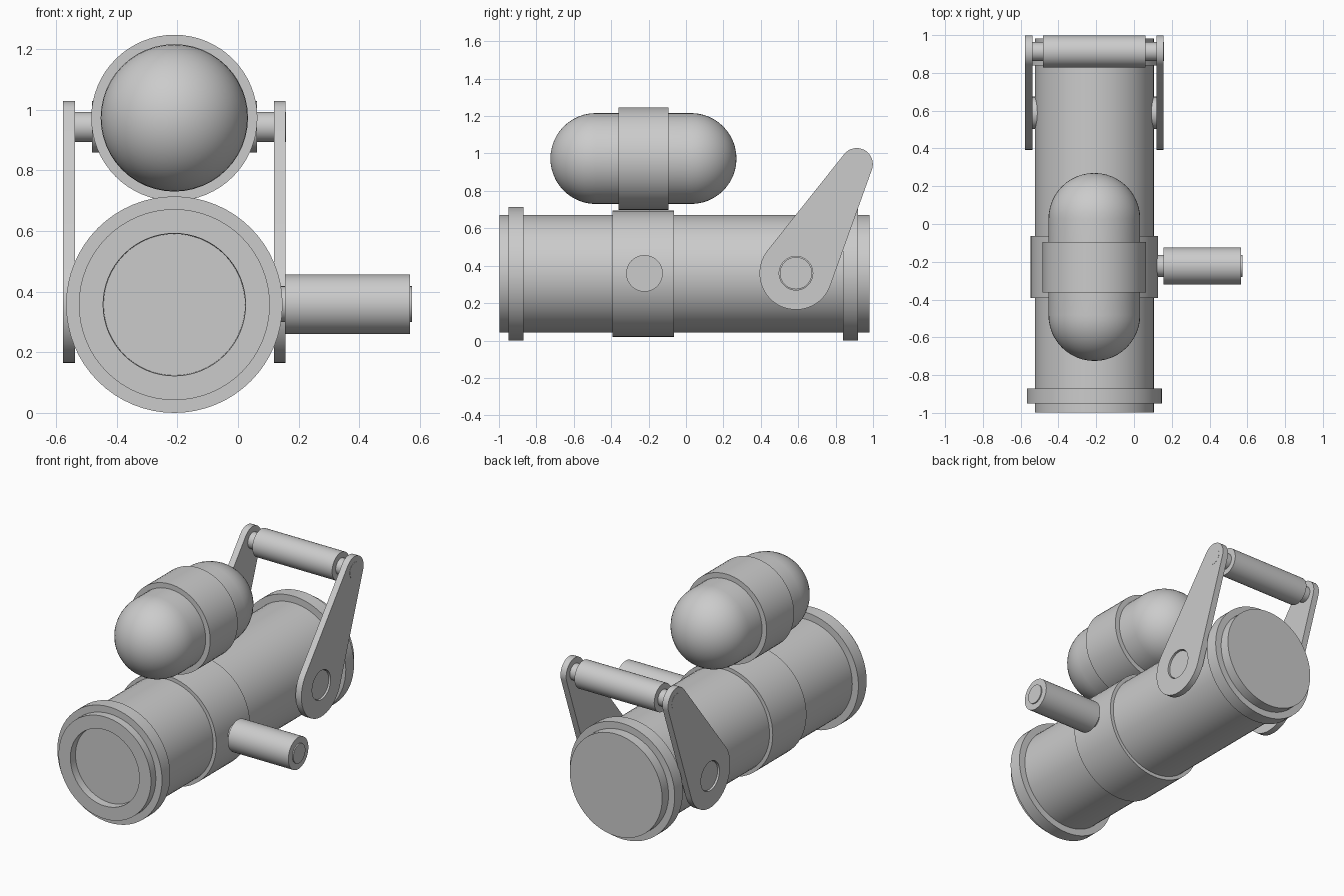
import bpy, bmesh
from math import pi, sin, cos, atan2, acos, hypot, radians

if "Cube" in bpy.data.objects:
    bpy.data.objects.remove(bpy.data.objects["Cube"])

CX, CZ = -0.21, 0.357      # body axis


def finish(name, bm):
    bmesh.ops.recalc_face_normals(bm, faces=bm.faces)
    me = bpy.data.meshes.new(name)
    bm.to_mesh(me)
    bm.free()
    ob = bpy.data.objects.new(name, me)
    bpy.context.collection.objects.link(ob)
    bpy.ops.object.select_all(action='DESELECT')
    ob.select_set(True)
    bpy.context.view_layer.objects.active = ob
    bpy.ops.object.shade_smooth_by_angle(angle=radians(35))
    return ob


def lathe(name, axis, a, b, profile, n=48):
    """Revolve (position, radius) points; a, b locate the axis in the other two coordinates."""
    bm = bmesh.new()
    rings = []
    for p, r in profile:
        ring = []
        for i in range(n if r > 0 else 1):
            u, v = a + r * cos(2 * pi * i / n), b + r * sin(2 * pi * i / n)
            ring.append(bm.verts.new((p, u, v) if axis == 'X' else (u, p, v)))
        rings.append(ring)
    for r0, r1 in zip(rings, rings[1:]):
        for i in range(n):
            j = (i + 1) % n
            quad = [r0[i % len(r0)], r0[j % len(r0)], r1[j % len(r1)], r1[i % len(r1)]]
            bm.faces.new(list(dict.fromkeys(quad)))
    return finish(name, bm)


def rod(name, axis, a, b, p0, p1, r, n=48):
    return lathe(name, axis, a, b, [(p0, 0), (p0, r), (p1, r), (p1, 0)], n)


# Main tube with a recessed front opening
lathe("main_tube", 'Y', CX, CZ, [(-0.85, 0), (-0.85, 0.23), (-0.998, 0.235), (-0.998, 0.315),
                                 (0.982, 0.315), (0.982, 0)], 64)

# Raised collars and middle band
for name, y0, y1, r in (("front_collar", -0.95, -0.87, 0.357),
                        ("rear_collar", 0.84, 0.92, 0.357),
                        ("middle_band", -0.392, -0.064, 0.337)):
    rod(name, 'Y', CX, CZ, y0, y1, r, 64)

# Upper capsule tank and its band
R, N = 0.243, 12
arc = [(R * cos(pi / 2 * k / N), R * sin(pi / 2 * k / N)) for k in range(N + 1)]
arc[0] = (R, 0)
caps = [(-0.482 - c, s) for c, s in arc] + [(0.027 + c, s) for c, s in reversed(arc)]
lathe("capsule_tank", 'Y', CX, 0.973, caps)
rod("tank_band", 'Y', CX, 0.973, -0.362, -0.094, 0.274, 64)

# Side grip on its pin
rod("side_grip", 'X', -0.222, CZ + 0.002, 0.155, 0.567, 0.098, 32)
rod("side_grip_pin", 'X', -0.222, CZ + 0.002, 0.09, 0.574, 0.059, 32)

# Rear handle: two tapered arms, pivots, cross rod and grip
P, Q, RP, RQ = (0.588, 0.36), (0.913, 0.943), 0.195, 0.086
ang = atan2(Q[1] - P[1], Q[0] - P[0])
tan = acos((RP - RQ) / hypot(Q[0] - P[0], Q[1] - P[1]))


def arm(name, x0, x1):
    bm = bmesh.new()
    outline = []
    for k in range(17):
        t = ang - tan + 2 * tan * k / 16
        outline.append((Q[0] + RQ * cos(t), Q[1] + RQ * sin(t)))
    for k in range(33):
        t = ang + tan + (2 * pi - 2 * tan) * k / 32
        outline.append((P[0] + RP * cos(t), P[1] + RP * sin(t)))
    f = bm.faces.new([bm.verts.new((x0, y, z)) for y, z in outline])
    ext = bmesh.ops.extrude_face_region(bm, geom=[f])
    moved = [v for v in ext["geom"] if isinstance(v, bmesh.types.BMVert)]
    bmesh.ops.translate(bm, verts=moved, vec=(x1 - x0, 0, 0))
    ob = finish(name, bm)
    # Round pivot hole
    cutter = rod(name + "_hole_cutter", 'X', *P, x0 - 0.1, x1 + 0.1, 0.09)
    cutter.hide_render = True
    cutter.hide_set(True)
    mod = ob.modifiers.new("pivot_hole", 'BOOLEAN')
    mod.object, mod.operation, mod.solver = cutter, 'DIFFERENCE', 'EXACT'
    bpy.context.view_layer.objects.active = ob
    bpy.ops.object.modifier_apply(modifier=mod.name)
    bpy.data.objects.remove(cutter)


for side, s in (("left", -1), ("right", 1)):
    arm(side + "_arm", CX + s * 0.328, CX + s * 0.367)
rod("arm_pivot", 'X', *P, CX - 0.357, CX + 0.357, 0.086)
rod("handle_rod", 'X', *Q, CX - 0.368, CX + 0.368, 0.05, 32)
rod("handle_grip", 'X', *Q, CX - 0.272, CX + 0.272, 0.085)
